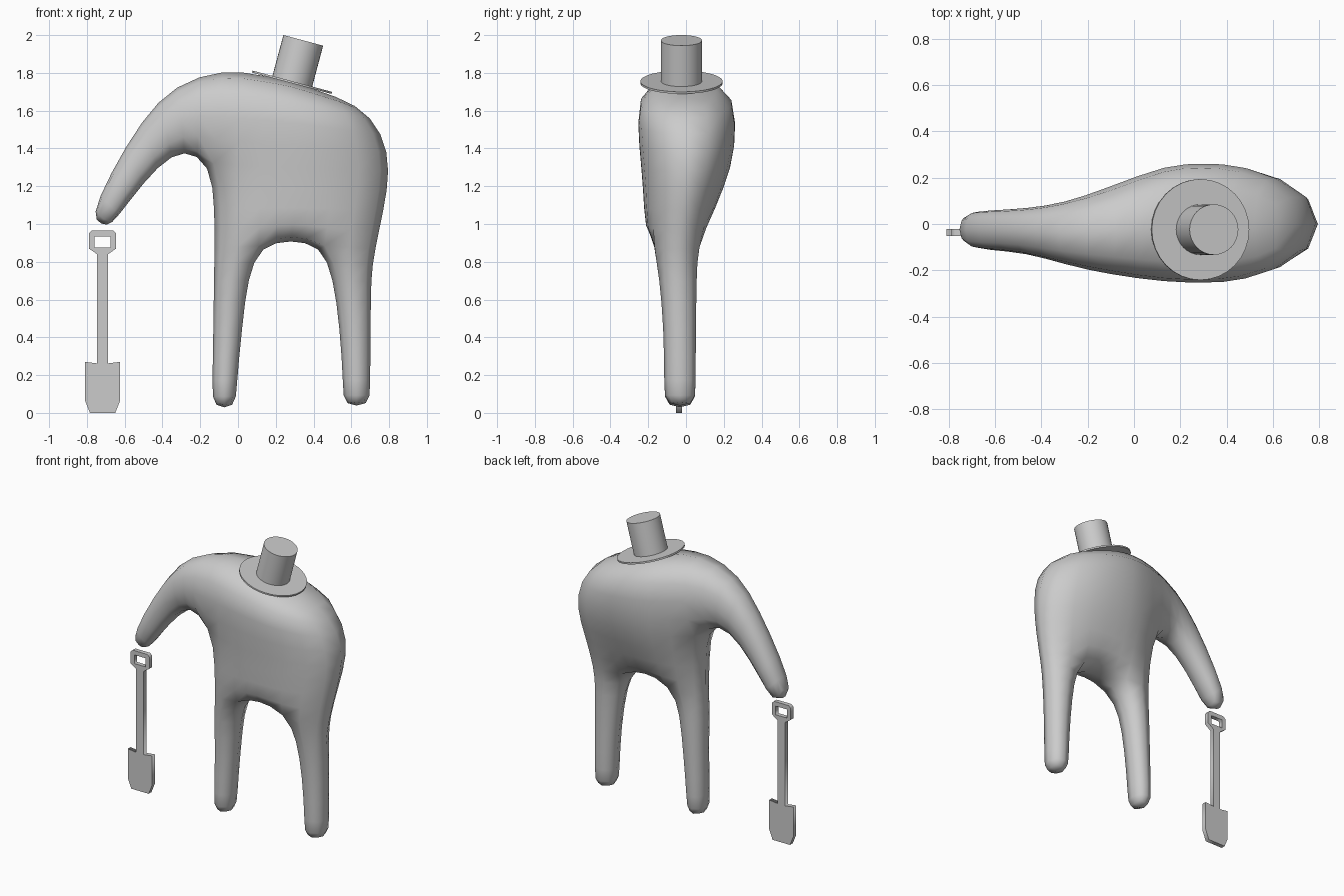
import bpy, bmesh
from math import radians
from mathutils import Matrix

if "Cube" in bpy.data.objects:
    bpy.data.objects.remove(bpy.data.objects["Cube"])

# Every body point is (x, z, front y, back y): a front sheet and a back sheet
quads = []


def grid(rows):
    for r0, r1 in zip(rows, rows[1:]):
        for i in range(len(r0) - 1):
            quads.append((r0[i], r0[i + 1], r1[i + 1], r1[i]))


def torso_row(left, right, bump, yf, yb):
    """Row of five points between two edge points, with a fuller middle."""
    row = [left]
    for t, b in ((0.3, 0.5), (0.475, 1), (0.65, 0.5)):
        x = left[0] + t * (right[0] - left[0])
        z = left[1] + t * (right[1] - left[1]) + b * bump
        row.append((x, z, yf, yb))
    return row + [right]


# Torso, from crotch to shoulders
torso = [
    torso_row((-.135, .85, -.14, .06), (.735, .85, -.14, .06), .06, -.215, .085),
    torso_row((-.135, 1.08, -.16, .08), (.785, 1.08, -.14, .09), 0, -.22, .15),
    torso_row((-.155, 1.31, -.17, .12), (.82, 1.28, -.13, .14), 0, -.235, .245),
    torso_row((-.12, 1.58, -.235, .17), (.785, 1.48, -.14, .15), 0, -.26, .27),
    torso_row((-.07, 1.835, -.19, .13), (.64, 1.64, -.19, .15), .03, -.24, .235),
]
grid(torso)

# Legs: (z, left x, right x, front y, back y)
left_leg = [(.02, -.14, -.005, -.122, .058), (.14, -.142, -.003, -.122, .058),
            (.45, -.137, .028, -.125, .06), (.72, -.135, .06, -.15, .065)]
right_leg = [(.03, .549, .706, -.122, .058), (.14, .552, .705, -.122, .058),
             (.45, .532, .71, -.125, .06), (.72, .495, .712, -.15, .065)]
for leg, top in ((left_leg, torso[0][:2]), (right_leg, torso[0][3:])):
    grid([[(a, z, f, b), (c, z, f, b)] for z, a, c, f, b in leg] + [top])

# Arm: lower, middle and upper point of each station, out to the tip
arm = [
    [(-.28, 1.395, -.14, .06), (-.30, 1.57, -.19, .105), (-.34, 1.745, -.14, .06)],
    [(-.42, 1.31, -.105, .045), (-.46, 1.43, -.135, .078), (-.51, 1.56, -.105, .045)],
    [(-.58, 1.11, -.10, .045), (-.63, 1.185, -.118, .064), (-.685, 1.26, -.10, .045)],
    [(-.675, .985, -.095, .05), (-.725, .988, -.10, .055), (-.785, 1.03, -.095, .05)],
]
grid([[r[0] for r in torso[2:]]] + arm)

# Body mesh: front sheet, back sheet and the wall around their shared outline
bm = bmesh.new()
points = list(dict.fromkeys(p for q in quads for p in q))
front = {p: bm.verts.new((p[0], p[2], p[1])) for p in points}
back = {p: bm.verts.new((p[0], p[3], p[1])) for p in points}
sides = {}
for q in quads:
    bm.faces.new([front[p] for p in q])
    bm.faces.new([back[p] for p in reversed(q)])
    for a, b in zip(q, q[1:] + q[:1]):
        sides.setdefault(frozenset((a, b)), []).append((a, b))
for uses in sides.values():
    if len(uses) == 1:
        a, b = uses[0]
        bm.faces.new((front[b], front[a], back[a], back[b]))
bmesh.ops.recalc_face_normals(bm, faces=bm.faces[:])
mesh = bpy.data.meshes.new("body")
bm.to_mesh(mesh)
bm.free()
mesh.shade_smooth()
body = bpy.data.objects.new("body", mesh)
bpy.context.collection.objects.link(body)
sub = body.modifiers.new("round", 'SUBSURF')
sub.levels = sub.render_levels = 1


# Tilted hat: brim disc and crown
tilt = Matrix.Translation((.286, -.024, 1.75)) @ Matrix.Rotation(radians(15), 4, 'Y')
for name, radius, low, high in (("hat_brim", .218, -.005, .006),
                                ("hat_crown", .109, .0, .23)):
    bpy.ops.mesh.primitive_cylinder_add(vertices=32, radius=radius, depth=high - low)
    part = bpy.context.object
    part.name = name
    part.matrix_world = tilt @ Matrix.Translation((0, 0, (low + high) / 2))
    bpy.context.view_layer.update()
    bpy.ops.object.shade_smooth_by_angle()

# Spade: mirrored flat profile with a grip hole, extruded
outline = [(.067, 0), (.093, .065), (.093, .27), (.029, .262), (.029, .84),
           (.072, .87), (.072, .95), (.057, .965)]
hole = [(.043, .875), (.043, .935)]
curve = bpy.data.curves.new("spade", 'CURVE')
curve.dimensions = '2D'
curve.fill_mode = 'BOTH'
curve.extrude = .015
for half in (outline, hole):
    loop = half + [(-x, z) for x, z in reversed(half)]
    spline = curve.splines.new('POLY')
    spline.points.add(len(loop) - 1)
    for pt, (x, z) in zip(spline.points, loop):
        pt.co = (x, z, 0, 1)
    spline.use_cyclic_u = True
spade = bpy.data.objects.new("spade", curve)
spade.location = (-.717, -.037, 0)
spade.rotation_euler = (radians(90), 0, 0)
bpy.context.collection.objects.link(spade)
